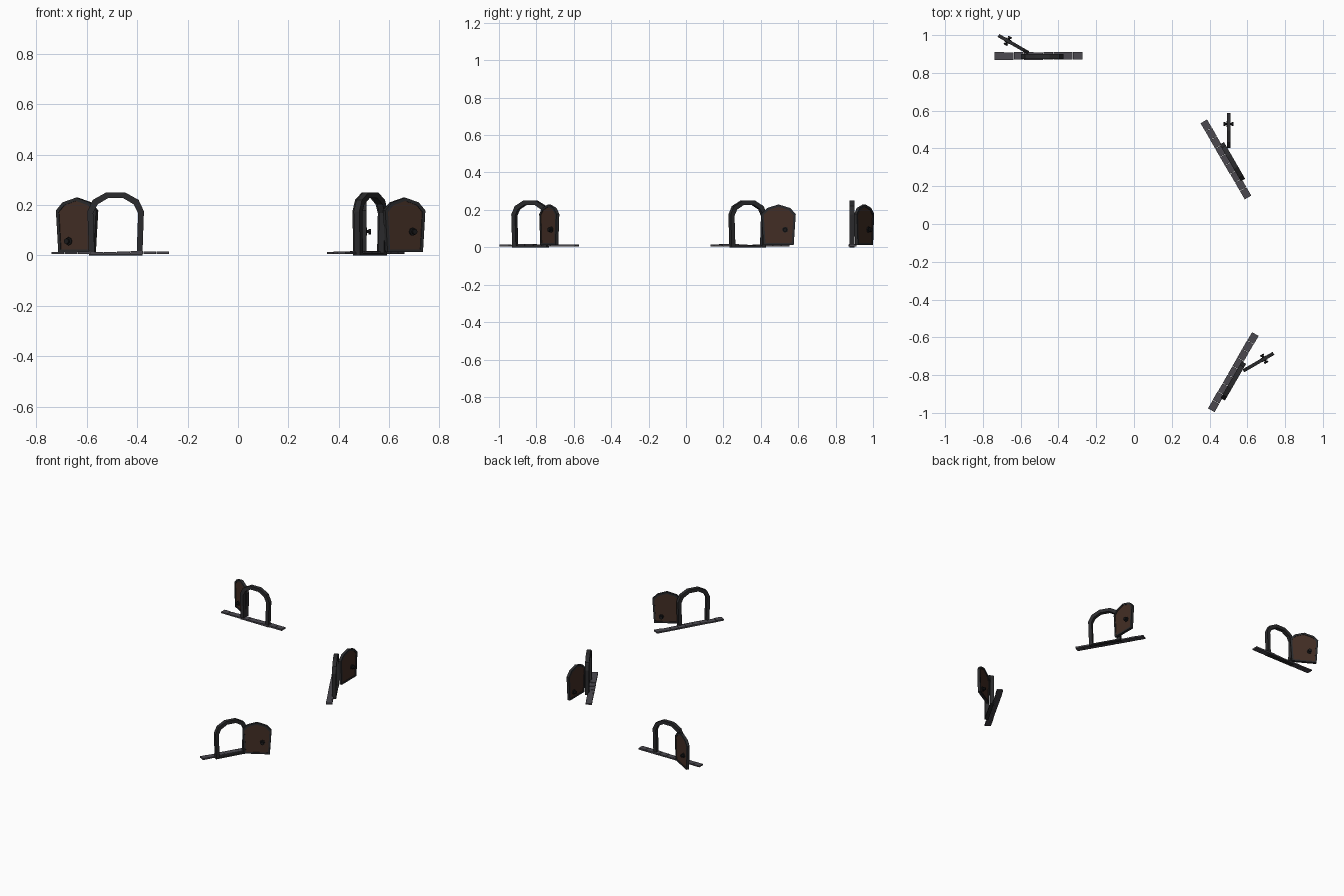
import bpy, bmesh, math, random
from mathutils import Matrix

if "Cube" in bpy.data.objects:
    bpy.data.objects.remove(bpy.data.objects["Cube"])

random.seed(4)


def material(name, rgb):
    m = bpy.data.materials.new(name)
    m.diffuse_color = (*rgb, 1)
    m.use_nodes = True
    m.node_tree.nodes["Principled BSDF"].inputs["Base Color"].default_value = m.diffuse_color
    return m


IRON = material("dark frame", (0.024, 0.024, 0.026))
WOOD = material("brown wood", (0.055, 0.027, 0.018))
STONE = material("grey stone", (0.07, 0.066, 0.078))
BLACK = material("black iron", (0.010, 0.010, 0.011))


def finish(name, bm, mat, matrix):
    bmesh.ops.recalc_face_normals(bm, faces=bm.faces)
    me = bpy.data.meshes.new(name)
    bm.to_mesh(me)
    bm.free()
    me.materials.append(mat)
    ob = bpy.data.objects.new(name, me)
    ob.matrix_world = matrix
    bpy.context.collection.objects.link(ob)


def mirrored(half):
    """Full outline from the right half, listed from the base upward."""
    return half + [(-x, z) for x, z in reversed(half) if x > 0]


def band(name, outer, inner, depth, closed, mat, matrix):
    """Flat band between two outlines in xz, with thickness along y."""
    bm = bmesh.new()
    rows = []
    for (ox, oz), (ix, iz) in zip(outer, inner):
        rows.append([bm.verts.new(p) for p in (
            (ox, -depth / 2, oz), (ox, depth / 2, oz),
            (ix, depth / 2, iz), (ix, -depth / 2, iz))])
    n = len(rows)
    for i in range(n if closed else n - 1):
        a, b = rows[i], rows[(i + 1) % n]
        for k in range(4):
            bm.faces.new((a[k], a[(k + 1) % 4], b[(k + 1) % 4], b[k]))
    if not closed:
        bm.faces.new(rows[0])
        bm.faces.new(rows[-1])
    finish(name, bm, mat, matrix)


def slab(name, outline, depth, mat, matrix):
    bm = bmesh.new()
    front = bm.faces.new([bm.verts.new((x, -depth / 2, z)) for x, z in outline])
    ext = bmesh.ops.extrude_face_region(bm, geom=[front], use_keep_orig=True)
    for v in ext["geom"]:
        if isinstance(v, bmesh.types.BMVert):
            v.co.y += depth
    finish(name, bm, mat, matrix)


def box(bm, x0, x1, y0, y1, z0, z1):
    m = Matrix.Translation(((x0 + x1) / 2, (y0 + y1) / 2, (z0 + z1) / 2))
    bmesh.ops.create_cube(bm, size=1, matrix=m @ Matrix.Diagonal((x1 - x0, y1 - y0, z1 - z0, 1)))


def handle(name, side, z, matrix):
    """Round plate, stem and knob on one face of the door."""
    bm = bmesh.new()
    for r, y0, y1 in ((0.016, 0.004, 0.011), (0.006, 0.01, 0.018), (0.011, 0.016, 0.026)):
        m = Matrix.Translation((0.035, side * (y0 + y1) / 2, z)) @ Matrix.Rotation(math.pi / 2, 4, "X")
        bmesh.ops.create_cone(bm, cap_ends=True, segments=8, radius1=r, radius2=r,
                              depth=y1 - y0, matrix=m)
    finish(name, bm, BLACK, matrix)


ARCH_OUT = mirrored([(0.106, 0), (0.112, 0.175), (0.091, 0.22), (0.037, 0.25)])
ARCH_IN = mirrored([(0.083, 0), (0.089, 0.168), (0.072, 0.202), (0.030, 0.227)])
DOOR_OUT = mirrored([(0.081, 0.013), (0.092, 0.178), (0.062, 0.210), (0, 0.229)])
DOOR_IN = mirrored([(0.070, 0.024), (0.079, 0.172), (0.054, 0.199), (0, 0.216)])


def doorway(tag, frame_xy, strip_xy, degrees):
    turn = Matrix.Rotation(math.radians(degrees), 4, "Z")
    at = Matrix.Translation((*frame_xy, 0)) @ turn

    # arched frame with sill
    band("arch_frame_" + tag, ARCH_OUT, ARCH_IN, 0.026, False, IRON, at)
    bm = bmesh.new()
    box(bm, -0.084, 0.084, -0.012, 0.012, 0, 0.009)
    finish("sill_" + tag, bm, IRON, at)

    # open door, swung outward on its left hinge
    leaf = (at @ Matrix.Translation((-0.075, 0.02, 0))
            @ Matrix.Rotation(math.radians(150), 4, "Z") @ Matrix.Translation((0.09, 0, 0)))
    band("door_border_" + tag, DOOR_OUT, DOOR_IN, 0.018, True, IRON, leaf)
    slab("door_panel_" + tag, DOOR_IN, 0.011, WOOD, leaf)
    handle("inner_handle_" + tag, 1, 0.056, leaf)
    handle("outer_handle_" + tag, -1, 0.094, leaf)

    # row of threshold stones
    bm = bmesh.new()
    n, length = 9, 0.468
    for i in range(n):
        x = -length / 2 + i * length / n
        j = random.uniform(-0.002, 0.002)
        box(bm, x, x + length / n - 0.002, -0.02 + j / 2, 0.02 + j / 2, 0.005, 0.015 + j)
    finish("threshold_stones_" + tag, bm, STONE, Matrix.Translation((*strip_xy, 0)) @ turn)


doorway("left", (-0.485, 0.887), (-0.505, 0.89), 0)
doorway("right", (0.521, 0.33), (0.487, 0.341), -60)
doorway("front", (0.526, -0.831), (0.525, -0.785), -120)
